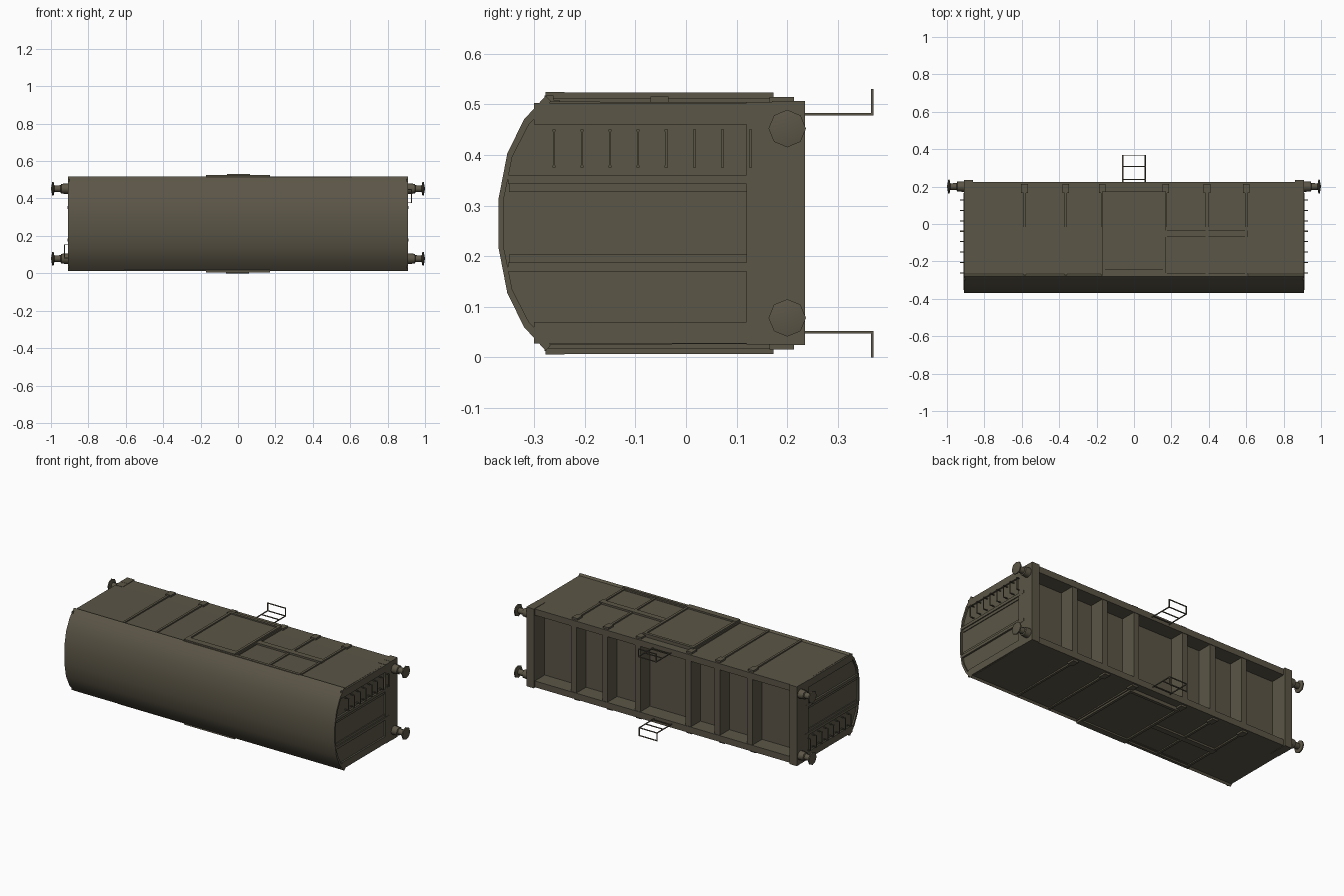
import bpy, bmesh, math
from mathutils import Vector

if "Cube" in bpy.data.objects:
    bpy.data.objects.remove(bpy.data.objects["Cube"])

ZC = 0.265  # centre line; the wagon body lies on its side, roof towards -y

paint = bpy.data.materials.new("grey_olive_paint")
paint.diffuse_color = (0.105, 0.092, 0.062, 1)
paint.use_nodes = True
paint.node_tree.nodes["Principled BSDF"].inputs["Base Color"].default_value = paint.diffuse_color


def finish(name, bm, smooth=None):
    bmesh.ops.recalc_face_normals(bm, faces=bm.faces)
    me = bpy.data.meshes.new(name)
    bm.to_mesh(me)
    bm.free()
    me.materials.append(paint)
    if smooth:
        for p in me.polygons:
            p.use_smooth = True
        me.set_sharp_from_angle(angle=math.radians(smooth))
    ob = bpy.data.objects.new(name, me)
    bpy.context.collection.objects.link(ob)
    return ob


def boxes(name, ranges, turned=True):
    """Boxes from (x0,x1,y0,y1,z0,z1); 'turned' repeats them rotated half a turn about the y axis."""
    bm = bmesh.new()
    todo = list(ranges)
    if turned:
        todo += [(-b, -a, c, d, 2 * ZC - f, 2 * ZC - e) for a, b, c, d, e, f in ranges]
    for x0, x1, y0, y1, z0, z1 in todo:
        vs = bmesh.ops.create_cube(bm, size=1)["verts"]
        for v in vs:
            v.co = Vector(((x0 + x1) / 2 + v.co.x * (x1 - x0),
                           (y0 + y1) / 2 + v.co.y * (y1 - y0),
                           (z0 + z1) / 2 + v.co.z * (z1 - z0)))
    return finish(name, bm)


def prism(name, yz, half, smooth=None):
    """Extrude a (y, z) outline along x."""
    bm = bmesh.new()
    f = bm.faces.new([bm.verts.new((-half, y, z)) for y, z in yz])
    r = bmesh.ops.extrude_face_region(bm, geom=[f])
    for v in r["geom"]:
        if isinstance(v, bmesh.types.BMVert):
            v.co.x = half
    return finish(name, bm, smooth)


# Roof shell and main box
half_arc = [(-0.277, 0.252), (-0.32, 0.205), (-0.353, 0.138), (-0.37, 0.05)]
arc = [(y, ZC + z) for y, z in half_arc] + [(y, ZC - z) for y, z in reversed(half_arc)]
inner = [(y + 0.010, ZC + (z - ZC) * 0.955) for y, z in arc]
prism("roof", arc + inner[::-1], 0.91, 35)
prism("body", inner + [(0.13, 0.027), (0.13, 0.503)], 0.90)

# Corner posts, solebars and headstocks
boxes("corner_posts", [(s * 0.905 - 0.005, s * 0.905 + 0.005, -0.30, 0.17, 0.46, 0.503) for s in (-1, 1)])
boxes("solebars", [(-0.87, 0.87, 0.12, 0.225, 0.465, 0.503)])
boxes("headstocks", [(0.86, 0.91, 0.12, 0.235, 0.025, 0.505)])

# Side posts with feet, and cross members below the floor
post_x = [-0.585, -0.365, -0.17, 0.17, 0.39, 0.60]
boxes("side_posts", [(x - 0.007, x + 0.007, -0.275, 0.18, 0.50, 0.512) for x in post_x])
boxes("post_feet", [(x - 0.018, x + 0.018, 0.165, 0.213, 0.50, 0.514) for x in post_x])
boxes("cross_members", [(x - 0.018, x + 0.018, 0.12, 0.222, 0.03, 0.50) for x in post_x], False)
boxes("corner_feet", [(s * 0.885 - 0.025, s * 0.885 + 0.025, 0.17, 0.235, 0.50, 0.506) for s in (-1, 1)])

# Sliding doors with their rails
boxes("doors", [(-0.17, 0.17, -0.265, 0.173, 0.50, 0.515)])
boxes("door_frames", [(-0.17, 0.17, y, y + 0.018, 0.51, 0.523) for y in (-0.262, 0.155)]
      + [(x - 0.008, x + 0.008, -0.262, 0.173, 0.51, 0.523) for x in (-0.162, 0.162)])
boxes("door_rails", [(-0.17, 0.61, -0.28, -0.262, 0.50, 0.517),
                     (-0.17, 0.17, -0.278, -0.24, 0.51, 0.5245),
                     (0.17, 0.61, -0.07, -0.035, 0.50, 0.515),
                     (0.17, 0.61, -0.262, -0.25, 0.50, 0.508)])

# Stiffening ribs on the end walls
boxes("end_ribs", [r for s in (-1, 1) for r in (
    (s * 0.901 - 0.004, s * 0.901 + 0.004, -0.35, 0.165, 0.327, 0.360),
    (s * 0.905 - 0.006, s * 0.905 + 0.006, -0.352, 0.165, 0.343, 0.360))])

# Ladder rungs, one row at each end
rungs = []
for i in range(8):
    y = -0.261 + i * 0.0555
    rungs.append((0.926, 0.93, y - 0.002, y + 0.002, 0.375, 0.45))
    for z in (0.375, 0.446):
        rungs.append((0.895, 0.93, y - 0.003, y + 0.003, z, z + 0.004))
boxes("ladder_rungs", rungs)

# Hanging door steps
w = 0.005
step = [(x, x + w, 0.20, 0.37, 0.478, 0.478 + w) for x in (-0.06, 0.06)]
step += [(x, x + w, 0.365, 0.37, 0.478, 0.53) for x in (-0.06, 0.06)]
step += [(-0.06, 0.065, y, y + w, 0.478, 0.478 + w) for y in (0.236, 0.305, 0.365)]
step += [(-0.06, 0.065, 0.365, 0.37, 0.525, 0.53)]
boxes("door_steps", step)

# Buffers: eight-sided turned profile
profile = [(0.90, 0.029), (0.945, 0.026), (0.948, 0.019), (0.982, 0.017),
           (0.986, 0.037), (0.993, 0.037)]
bm = bmesh.new()
for sx in (-1, 1):
    for z in (0.078, 0.452):
        rings = [[bm.verts.new((sx * x, 0.2 + r * math.cos(k * math.pi / 4),
                                z + r * math.sin(k * math.pi / 4))) for k in range(8)]
                 for x, r in profile]
        for a, b in zip(rings, rings[1:]):
            for k in range(8):
                bm.faces.new((a[k], a[(k + 1) % 8], b[(k + 1) % 8], b[k]))
        tip = bm.verts.new((sx * 1.0, 0.2, z))
        for k in range(8):
            bm.faces.new((rings[-1][k], rings[-1][(k + 1) % 8], tip))
        bm.faces.new(rings[0])
finish("buffers", bm, 50)
